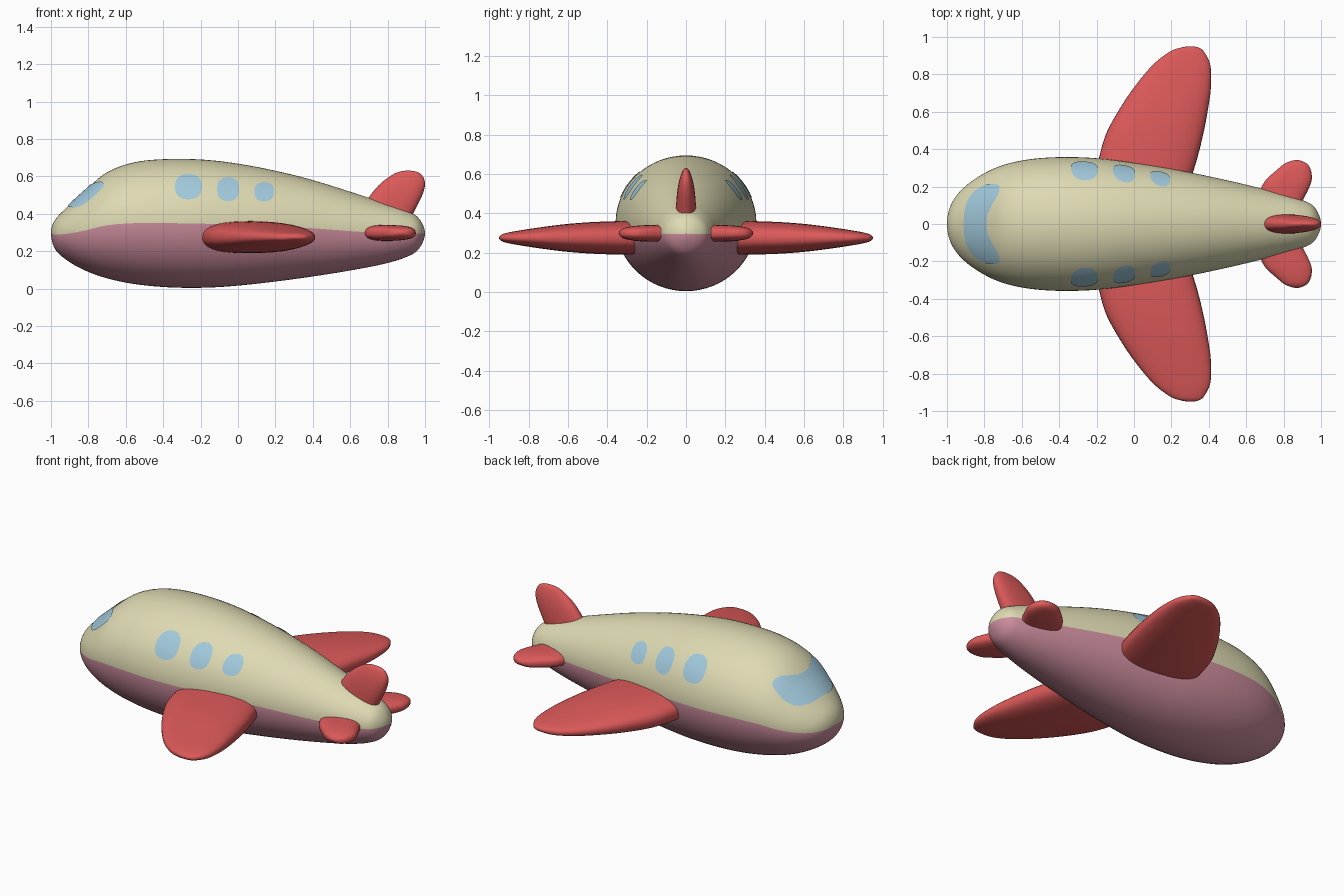
import bpy, bmesh, math

if "Cube" in bpy.data.objects:
    bpy.data.objects.remove(bpy.data.objects["Cube"])


def material(name, rgb):
    m = bpy.data.materials.new(name)
    m.diffuse_color = (*rgb, 1)
    m.use_nodes = True
    m.node_tree.nodes["Principled BSDF"].inputs["Base Color"].default_value = m.diffuse_color
    return m


CREAM = material("cream", (0.73, 0.70, 0.45))
PINK = material("pink", (0.59, 0.26, 0.33))
RED = material("red", (0.72, 0.10, 0.10))
BLUE = material("window_blue", (0.36, 0.59, 0.72))


# Smooth interpolation through sections (position, a_min, a_max, b_min, b_max)
def sample(secs, t):
    i = min(int(t), len(secs) - 2)
    f = t - i

    def get(k):
        if 0 <= k < len(secs):
            return secs[k]
        end, inner = (secs[0], secs[1]) if k < 0 else (secs[-1], secs[-2])
        if end[1] == end[2]:                       # closed, rounded tip
            s, a0, a1, b0, b1 = inner
            return (s, a1, a0, b1, b0)
        return tuple(2 * e - n for e, n in zip(end, inner))

    return [0.5 * (2 * q + (r - p) * f + (2 * p - 5 * q + 4 * r - s) * f * f
                   + (3 * q - p - 3 * r + s) * f ** 3)
            for p, q, r, s in zip(get(i - 1), get(i), get(i + 1), get(i + 2))]


def finish(bm, name, mats):
    mesh = bpy.data.meshes.new(name)
    bm.to_mesh(mesh)
    bm.free()
    for m in mats:
        mesh.materials.append(m)
    for p in mesh.polygons:
        p.use_smooth = True
    ob = bpy.data.objects.new(name, mesh)
    bpy.context.collection.objects.link(ob)
    return ob


# Skin superellipse rings; place(s, a, b) maps to world axes
def loft(name, secs, place, mats, power=2.0, seg=64, sub=6):
    bm = bmesh.new()
    rings = []
    for k in range((len(secs) - 1) * sub + 1):
        s, a0, a1, b0, b1 = sample(secs, k / sub)
        ring = []
        for j in range(seg):
            th = 2 * math.pi * j / seg
            c, n = math.cos(th), math.sin(th)
            c = math.copysign(abs(c) ** (2 / power), c)
            n = math.copysign(abs(n) ** (2 / power), n)
            ring.append(bm.verts.new(place(s, (a0 + a1) / 2 + c * (a1 - a0) / 2,
                                           (b0 + b1) / 2 + n * (b1 - b0) / 2)))
        rings.append(ring)
    for r, q in zip(rings, rings[1:]):
        for j in range(seg):
            f = bm.faces.new((r[j], r[(j + 1) % seg], q[(j + 1) % seg], q[j]))
            if len(mats) > 1 and j >= seg // 2:    # lower half of the ring
                f.material_index = 1
    if secs[0][1] != secs[0][2]:
        bm.faces.new(rings[0])
    bmesh.ops.remove_doubles(bm, verts=bm.verts, dist=1e-5)
    bmesh.ops.recalc_face_normals(bm, faces=bm.faces)
    return finish(bm, name, mats)


# Fuselage: x, half width, bottom, top
BODY = [(x, -w, w, lo, hi) for x, w, lo, hi in (
    (-1, 0, .297, .297), (-.98, .10, .215, .365), (-.92, .185, .155, .43),
    (-.82, .26, .098, .522), (-.7, .315, .055, .622), (-.55, .347, .024, .676),
    (-.37, .358, .007, .693), (-.18, .35, .005, .689), (0, .327, .016, .668),
    (.2, .295, .038, .63), (.4, .255, .065, .58), (.6, .21, .097, .518),
    (.77, .167, .13, .462), (.89, .132, .165, .422), (.965, .09, .21, .378),
    (1, 0, .296, .296))]
loft("fuselage", BODY, lambda s, a, b: (s, a, b), [CREAM, PINK])


# Body cross-section at a given x: half width, middle height, half height
def body_at(x):
    lo, hi = 0.0, len(BODY) - 1.0
    for _ in range(30):
        mid = (lo + hi) / 2
        if sample(BODY, mid)[0] < x:
            lo = mid
        else:
            hi = mid
    _, a0, a1, b0, b1 = sample(BODY, lo)
    return a1, (b0 + b1) / 2, (b1 - b0) / 2


LIFT = 0.004


# Side windows: rounded discs laid on the body
def side_window(name, cx, cz, rx, rz, side):
    def on_body(x, z):
        w, m, h = body_at(x)
        n = (z - m) / h
        c = math.sqrt(max(0, 1 - n * n))
        return (x, side * (w + LIFT) * c, m + (h + LIFT) * n)

    bm = bmesh.new()
    seg, rows = 32, 5
    centre = bm.verts.new(on_body(cx, cz))
    prev = None
    for k in range(1, rows + 1):
        ring = []
        for j in range(seg):
            t = 2 * math.pi * j / seg
            c, s = math.cos(t), math.sin(t)
            r = k / rows / (abs(c) ** 2.4 + abs(s) ** 2.4) ** (1 / 2.4)
            ring.append(bm.verts.new(on_body(cx + rx * r * c, cz + rz * r * s)))
        for j in range(seg):
            i = (j + 1) % seg
            vs = (prev[j], ring[j], ring[i], prev[i]) if prev else (centre, ring[j], ring[i])
            bm.faces.new(vs if side < 0 else vs[::-1])
        prev = ring
    finish(bm, name, [BLUE])


# Windscreen: curved band laid on the nose (y, front x, rear x)
SCREEN = ((0, -.909, -.786), (.05, -.907, -.781), (.10, -.898, -.758),
          (.15, -.873, -.728), (.18, -.845, -.717), (.20, -.81, -.717),
          (.208, -.785, -.725), (.211, -.76, -.745))


def windscreen():
    bm = bmesh.new()
    cols = []
    for k in range(-40, 41):
        y = .211 * math.sin(k / 40 * math.pi / 2)
        ay = min(abs(y), .211)
        for p, q in zip(SCREEN, SCREEN[1:]):
            if ay <= q[0] + 1e-9:
                f = (ay - p[0]) / (q[0] - p[0])
                x0, x1 = (p[i] + (q[i] - p[i]) * f for i in (1, 2))
                break
        col = []
        for j in range(13):
            x = x0 + (x1 - x0) * j / 12
            w, m, h = body_at(x)
            c = y / w
            n = math.sqrt(max(0, 1 - c * c))
            col.append(bm.verts.new((x - LIFT * .5, y + LIFT * c, m + (h + LIFT) * n)))
        cols.append(col)
    for a, b in zip(cols, cols[1:]):
        for j in range(12):
            bm.faces.new((a[j], a[j + 1], b[j + 1], b[j]))
    finish(bm, "windscreen", [BLUE])


windscreen()


# Wings, tailplanes and fin: position, leading x, trailing x, half thickness
def blade(rows, mid):
    return [(s, le, te, mid - h, mid + h) for s, le, te, h in rows]


WING = blade(((.2, -.215, .29, .086), (.34, -.19, .335, .085), (.48, -.15, .37, .08),
              (.61, -.08, .395, .07), (.73, 0, .411, .055), (.85, .10, .408, .037),
              (.92, .19, .375, .023), (.943, .25, .345, .012), (.95, .30, .30, 0)), .275)
TAIL = blade(((.05, .65, .88, .043), (.13, .665, .905, .043), (.18, .675, .93, .042),
              (.235, .705, .95, .04), (.29, .765, .945, .033), (.325, .81, .92, .022),
              (.342, .87, .87, 0)), .298)
FIN = blade(((.33, .62, .90, .052), (.41, .655, .941, .052), (.497, .706, .984, .046),
             (.56, .76, 1, .036), (.605, .82, .985, .022), (.624, .86, .957, .011),
             (.631, .91, .91, 0)), 0)

for label, side in (("right", -1), ("left", 1)):
    def sideways(s, a, b, side=side):
        return (a, side * s, b)

    loft(label + "_wing", WING, sideways, [RED], 2.5, 40)
    loft(label + "_tailplane", TAIL, sideways, [RED], 2.6, 40)
    for i, w in enumerate(((-.265, .543, .072, .067), (-.053, .53, .059, .063),
                           (.14, .516, .053, .051))):
        side_window(f"{label}_window_{i + 1}", *w, side)
loft("tail_fin", FIN, lambda s, a, b: (a, b, s), [RED], 2.5, 40)
